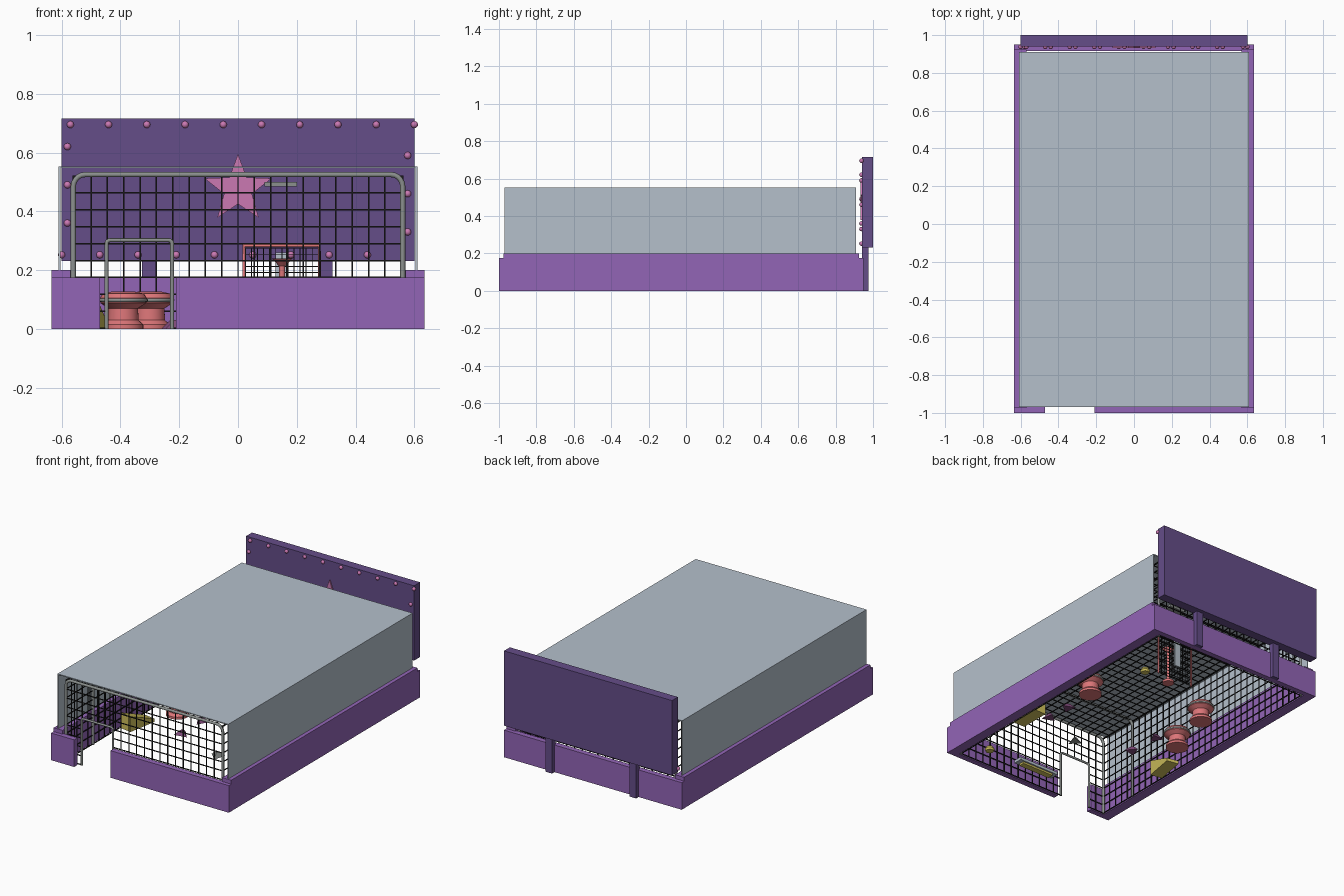
import bpy, bmesh, math
from mathutils import Matrix, Vector

if "Cube" in bpy.data.objects:
    bpy.data.objects.remove(bpy.data.objects["Cube"])

def mat(name, r, g, b):
    m = bpy.data.materials.new(name)
    m.diffuse_color = (r, g, b, 1)
    m.use_nodes = True
    m.node_tree.nodes["Principled BSDF"].inputs["Base Color"].default_value = m.diffuse_color
    return m

PURPLE = mat("purple", .29, .13, .47)
DARK = mat("dark_purple", .13, .075, .25)
GLASS = mat("pale_panel", .46, .53, .60)
BLACK = mat("black_wire", .012, .012, .012)
STEEL = mat("steel", .26, .28, .27)
PINK = mat("pink", .60, .19, .45)
RED = mat("coral_red", .72, .18, .19)
YELLOW = mat("yellow", .65, .55, .11)
PLUM = mat("plum", .22, .07, .20)

def finish(name, bm, m, smooth=False):
    bmesh.ops.recalc_face_normals(bm, faces=bm.faces)
    me = bpy.data.meshes.new(name)
    bm.to_mesh(me)
    bm.free()
    me.materials.append(m)
    ob = bpy.data.objects.new(name, me)
    bpy.context.collection.objects.link(ob)
    if smooth:
        bpy.ops.object.select_all(action='DESELECT')
        ob.select_set(True)
        bpy.context.view_layer.objects.active = ob
        bpy.ops.object.shade_smooth_by_angle(angle=math.radians(40))
    return ob

def add_box(bm, lo, hi):
    lo, hi = Vector(lo), Vector(hi)
    bmesh.ops.create_cube(bm, size=1, matrix=Matrix.Translation((lo + hi) / 2) @ Matrix.Diagonal((*(hi - lo), 1)))

def boxes(name, m, *pairs):
    bm = bmesh.new()
    for lo, hi in pairs:
        add_box(bm, lo, hi)
    return finish(name, bm, m)

def pipe(name, pts, r, m, cyclic=False):
    cu = bpy.data.curves.new(name, 'CURVE')
    cu.dimensions = '3D'
    cu.bevel_depth, cu.bevel_resolution, cu.use_fill_caps = r, 2, True
    s = cu.splines.new('POLY')
    s.points.add(len(pts) - 1)
    for p, c in zip(s.points, pts):
        p.co = (*c, 1)
    s.use_cyclic_u = cyclic
    ob = bpy.data.objects.new(name, cu)
    cu.materials.append(m)
    bpy.context.collection.objects.link(ob)

def hoop(name, x0, x1, y, z, r, bend):
    """Upright frame with rounded top corners."""
    pts = [(x0, y, 0)]
    for cx, start in ((x0 + bend, 180), (x1 - bend, 90)):
        for i in range(6):
            a = math.radians(start - 18 * i)
            pts.append((cx + bend * math.cos(a), y, z - bend + bend * math.sin(a)))
    pipe(name, pts + [(x1, y, 0)], r, STEEL)

def grid(name, origin, u, v, w, h, nu, nv, m=BLACK, t=.0025, hole=None):
    """Wire grid; hole = (u0, u1, v1) is left open from the bottom up."""
    bm = bmesh.new()
    o, u, v = Vector(origin), Vector(u), Vector(v)
    e = Vector((t, t, t))
    def bar(a0, b0, a1, b1):
        add_box(bm, o + u * a0 + v * b0 - e, o + u * a1 + v * b1 + e)
    for i in range(nu + 1):
        a = w * i / nu
        bar(a, hole[2] if hole and hole[0] < a < hole[1] else 0, a, h)
    for j in range(nv + 1):
        b = h * j / nv
        if hole and b < hole[2]:
            bar(0, b, hole[0], b)
            bar(hole[1], b, w, b)
        else:
            bar(0, b, w, b)
    finish(name, bm, m)

def lathe(name, prof, loc, m, n=32):
    bm = bmesh.new()
    rings = [[bm.verts.new((loc[0] + r * math.cos(2 * math.pi * i / n), loc[1] + r * math.sin(2 * math.pi * i / n),
                            loc[2] + z)) for i in range(n)] for r, z in prof]
    for a, b in zip(rings, rings[1:]):
        for i in range(n):
            bm.faces.new((a[i], a[(i + 1) % n], b[(i + 1) % n], b[i]))
    bm.faces.new(rings[0])
    bm.faces.new(rings[-1])
    finish(name, bm, m, True)

def prism(name, pts, d, m, mtx=Matrix()):
    bm = bmesh.new()
    f = bm.faces.new([bm.verts.new(p) for p in pts])
    ext = bmesh.ops.extrude_face_region(bm, geom=[f])
    bmesh.ops.translate(bm, vec=d, verts=[v for v in ext['geom'] if isinstance(v, bmesh.types.BMVert)])
    bm.transform(mtx)
    return finish(name, bm, m)

# Low perimeter walls with a doorway at the front
boxes("front_wall", PURPLE, ((-.635, -1, 0), (-.47, -.965, .175)), ((-.21, -1, 0), (.635, -.965, .175)))
boxes("back_wall", PURPLE, ((-.635, .915, 0), (.635, .95, .175)))
for s, n in ((-1, "left"), (1, "right")):
    a, b = sorted((s * .57, s * .634))
    boxes(n + "_wall", PURPLE, ((a, -.975, 0), (b, .925, .2)))
    a, b = sorted((s * .604, s * .61))
    boxes(n + "_panel", GLASS, ((a, -.97, .2), (b, .91, .55)))
boxes("roof_panel", GLASS, ((-.61, -.97, .547), (.61, .91, .553)))

# Wire cage and its steel hoops
grid("front_mesh", (-.555, -.955, .003), (1, 0, 0), (0, 0, 1), 1.11, .517, 20, 9, hole=(.10, .34, .3))
grid("back_mesh", (-.555, .9, .003), (1, 0, 0), (0, 0, 1), 1.11, .517, 20, 9)
grid("left_mesh", (-.56, -.955, .003), (0, 1, 0), (0, 0, 1), 1.855, .517, 33, 9)
grid("right_mesh", (.56, -.955, .003), (0, 1, 0), (0, 0, 1), 1.855, .517, 33, 9)
grid("roof_mesh", (-.555, -.955, .52), (1, 0, 0), (0, 1, 0), 1.11, 1.855, 20, 33)
for i, y in enumerate((-.955, -.68, .9)):
    hoop("cage_hoop_%d" % i, -.56, .56, y, .525, .009, .04)
hoop("gate_frame", -.447, -.224, -.955, .302, .007, .012)

# Back sign board with posts, star and bulbs
boxes("sign_board", DARK, ((-.6, .94, .232), (.6, 1, .715)))
boxes("sign_posts", DARK, *[((x - .024, .94, 0), (x + .024, .975, .26)) for x in (-.302, .298)])
star = []
for i in range(10):
    a, r = math.radians(90 + 36 * i), .12 if i % 2 == 0 else .05
    star.append((r * math.cos(a), .932, .475 + r * math.sin(a)))
prism("sign_star", star, (0, .008, 0), PINK)
bulbs = [(-.57 + .13 * i, .695) for i in range(10)] + [(-.6 + .13 * i, .252) for i in range(9)]
bulbs += [(.577, z) for z in (.59, .46, .33)] + [(-.58, z) for z in (.36, .49, .62)]
bm = bmesh.new()
for x, z in bulbs:
    bmesh.ops.create_uvsphere(bm, u_segments=12, v_segments=8, radius=.012, matrix=Matrix.Translation((x, .938, z)))
finish("sign_bulbs", bm, PINK, True)

# Mushroom bumpers with steel rings
for i, (x, y) in enumerate(((.42, .09), (-.30, .27), (-.39, -.06))):
    lathe("bumper_%d" % i, [(.068, 0), (.068, .015), (.052, .03), (.05, .07), (.078, .088), (.08, .105),
                            (.07, .12), (.04, .127)], (x, y, 0), RED)
    ring = [(x + .078 * math.cos(k * math.pi / 16), y + .078 * math.sin(k * math.pi / 16), .098) for k in range(32)]
    pipe("bumper_ring_%d" % i, ring, .006, STEEL, True)

# Goal: red frame, fine net, and a small hoop on a stand
pipe("goal_frame", [(.02, .56, 0), (.02, .56, .283), (.277, .56, .283), (.277, .56, 0)], .006, RED)
grid("goal_net", (.025, .56, .005), (1, 0, 0), (0, 0, 1), .248, .27, 12, 13, t=.0015)
lathe("goal_basket", [(.012, 0), (.03, .02), (.036, .025)], (.15, .50, .215), RED, 16)
lathe("basket_stand", [(.035, 0), (.035, .015), (.01, .02), (.01, .215)], (.15, .50, 0), RED, 16)
boxes("goal_plate", GLASS, ((.13, .58, .08), (.17, .59, .26)))
boxes("roof_plate", STEEL, ((.09, .53, .485), (.2, .58, .5)))

# Yellow ramps along the walls, front board, small yellow pucks
for n, x, y, ang in (("left", -.50, -.31, 80), ("right", .52, -.36, -90)):
    m = Matrix.Translation((x, y, 0)) @ Matrix.Rotation(math.radians(ang), 4, 'Z')
    prism(n + "_ramp", [(-.1, -.04, 0), (.1, -.04, 0), (.1, -.04, .02), (-.1, -.04, .1)], (0, .08, 0), YELLOW, m)
boxes("front_board", GLASS, ((-.06, -.85, .012), (.23, -.79, .03)))
boxes("front_board_base", YELLOW, ((-.03, -.84, 0), (.2, -.8, .012)))
for i, (x, y) in enumerate(((.45, -.82), (.34, .51))):
    lathe("yellow_puck_%d" % i, [(.025, 0), (.03, .012), (.02, .03)], (x, y, 0), YELLOW, 16)

# Flat floor shards
for i, (x, y, a, m) in enumerate(((-.21, -.27, 10, PLUM), (-.22, -.06, 60, PLUM), (.43, -.28, 100, PLUM),
                                  (.42, -.12, 40, PLUM), (.13, -.40, 75, STEEL))):
    bm = bmesh.new()
    bmesh.ops.create_cone(bm, cap_ends=True, segments=3, radius1=.048, radius2=.012, depth=.03,
                          matrix=Matrix.Translation((x, y, .015)) @ Matrix.Rotation(math.radians(a), 4, 'Z'))
    finish("floor_shard_%d" % i, bm, m)
